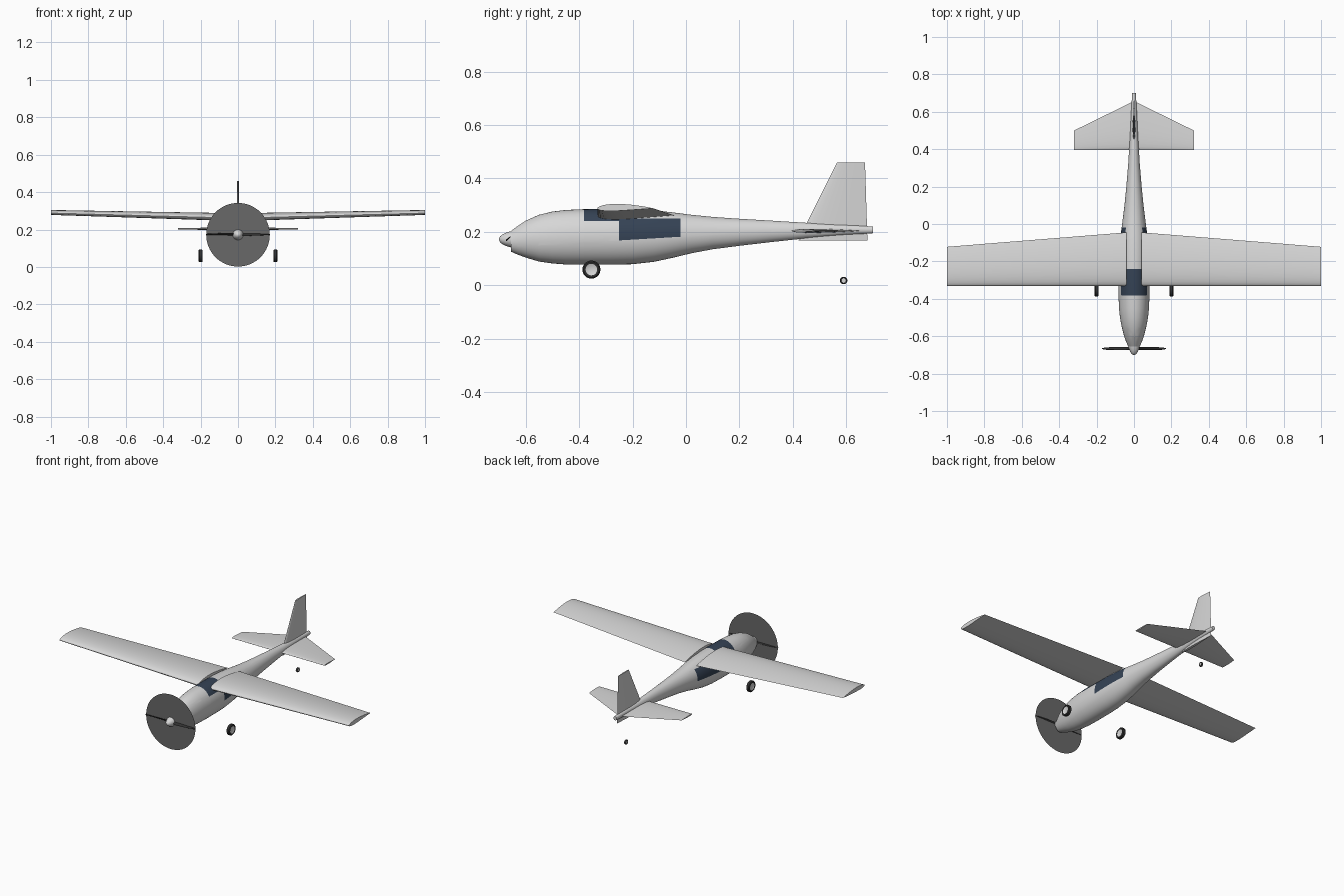
import bpy, bmesh, math
from mathutils import Vector, Matrix

cube = bpy.data.objects.get("Cube")
if cube:
    bpy.data.objects.remove(cube, do_unlink=True)


def material(name, rgb):
    m = bpy.data.materials.new(name)
    m.use_nodes = True
    m.diffuse_color = (*rgb, 1)
    m.node_tree.nodes["Principled BSDF"].inputs["Base Color"].default_value = (*rgb, 1)
    return m


PAINT = material("pale grey paint", (0.68, 0.68, 0.68))
GLASS = material("dark blue glass", (0.035, 0.055, 0.09))
RUBBER = material("black rubber", (0.03, 0.03, 0.03))
DISC = material("propeller blur grey", (0.14, 0.14, 0.14))


def finish(name, bm, mats, angle=40):
    bmesh.ops.recalc_face_normals(bm, faces=bm.faces)
    me = bpy.data.meshes.new(name)
    bm.to_mesh(me)
    bm.free()
    ob = bpy.data.objects.new(name, me)
    bpy.context.collection.objects.link(ob)
    for m in mats:
        me.materials.append(m)
    bpy.ops.object.select_all(action="DESELECT")
    ob.select_set(True)
    bpy.context.view_layer.objects.active = ob
    bpy.ops.object.shade_smooth_by_angle(angle=math.radians(angle))
    return ob


def loft(rings):
    """Skin a list of equal-length point rings and cap both ends."""
    bm = bmesh.new()
    rows = [[bm.verts.new(p) for p in ring] for ring in rings]
    n = len(rows[0])
    for a, b in zip(rows, rows[1:]):
        for i in range(n):
            j = (i + 1) % n
            bm.faces.new((a[i], a[j], b[j], b[i]))
    bm.faces.new(rows[0])
    bm.faces.new(rows[-1])
    return bm


def ellipse(y, zc, w, h, n=40):
    return [Vector((w * math.cos(a), y, zc + h * math.sin(a)))
            for a in (2 * math.pi * i / n for i in range(n))]


def airfoil(chord, thick, camber=0.0, n=12):
    """Closed section as (along chord, across) pairs, leading edge at 0."""
    def point(t, side):
        half = 5 * thick * (0.2969 * math.sqrt(t) - 0.126 * t - 0.3516 * t**2
                            + 0.2843 * t**3 - 0.1036 * t**4)
        return (t * chord, (side * half) + camber * 4 * t * (1 - t))
    ts = [0.5 - 0.5 * math.cos(math.pi * i / n) for i in range(n + 1)]
    return [point(t, 1) for t in reversed(ts)] + [point(t, -1) for t in ts[1:-1]]


# Fuselage: y, bottom z, top z, half width
stations = [
    (-0.655, 0.126, 0.203, 0.031), (-0.63, 0.115, 0.222, 0.042),
    (-0.6, 0.104, 0.242, 0.053), (-0.55, 0.089, 0.264, 0.066),
    (-0.5, 0.082, 0.276, 0.075), (-0.45, 0.078, 0.282, 0.08),
    (-0.38, 0.077, 0.285, 0.083), (-0.28, 0.077, 0.286, 0.083),
    (-0.2, 0.079, 0.285, 0.081), (-0.12, 0.088, 0.281, 0.077),
    (-0.05, 0.103, 0.273, 0.07), (0.02, 0.12, 0.264, 0.061),
    (0.1, 0.135, 0.256, 0.051), (0.2, 0.148, 0.249, 0.041),
    (0.32, 0.162, 0.242, 0.031), (0.45, 0.176, 0.234, 0.023),
    (0.6, 0.189, 0.226, 0.015), (0.7, 0.195, 0.22, 0.01)]
bm = loft([ellipse(y, (b + t) / 2, w, (t - b) / 2) for y, b, t, w in stations])

# Cut the window outlines into the skin, then colour the faces inside
cuts = [((0, y, 0), (0, 1, 0)) for y in (-0.382, -0.24, -0.25, -0.02)]
cuts += [((0, 0, 0.24), (0, 0, 1)), ((0, 0, 0.25), (0, 0, 1)),
         ((0, -0.25, 0.168), (0, -0.06, 1))]
for co, no in cuts:
    bmesh.ops.bisect_plane(bm, geom=bm.verts[:] + bm.edges[:] + bm.faces[:],
                           plane_co=co, plane_no=no, dist=1e-5)
for f in bm.faces:
    c = f.calc_center_median()
    windscreen = -0.382 < c.y < -0.24 and c.z > 0.24
    side_window = -0.25 < c.y < -0.02 and 0.168 + 0.06 * (c.y + 0.25) < c.z < 0.25
    f.material_index = int(windscreen or side_window)
finish("fuselage", bm, [PAINT, GLASS])

# Spinner
finish("spinner", loft([ellipse(-0.7 + 0.05 * t, 0.172, r, r, 24) for t, r in (
    (0, 0.003), (0.08, 0.011), (0.25, 0.018), (0.5, 0.024), (0.8, 0.029), (1, 0.031))]),
    [PAINT], 60)

# Propeller blur: one thin flat disc
bm = bmesh.new()
bmesh.ops.create_circle(bm, cap_ends=True, segments=64, radius=0.17,
                        matrix=Matrix.Translation((0, -0.663, 0.172))
                        @ Matrix.Rotation(math.pi / 2, 4, "X"))
finish("propeller_disc", bm, [DISC])


def blade(name, s):
    rings = []
    for x, chord, pitch in ((0.0, 0.016, 50), (0.04, 0.027, 38),
                            (0.1, 0.024, 28), (0.15, 0.017, 20), (0.17, 0.007, 17)):
        a = math.radians(pitch)
        rings.append([Vector((s * x,
                              -0.666 + (u - chord / 2) * math.cos(a) * 0.8 - v * math.sin(a),
                              0.174 + s * ((u - chord / 2) * math.sin(a) + v * math.cos(a))))
                      for u, v in airfoil(chord, 0.005, 0, 6)])
    finish(name, loft(rings), [RUBBER])


def wing(name, s):
    rings = []
    for x, chord, z, thick, camber in ((0.04, 0.287, 0.262, 0.041, 0.006),
                                       (1.0, 0.21, 0.288, 0.026, 0.004)):
        rings.append([Vector((s * x, -0.332 + u, z + v))
                      for u, v in airfoil(chord, thick, camber, 16)])
    finish(name, loft(rings), [PAINT])


def tailplane(name, s):
    rings = [[Vector((s * x, 0.395 + u, 0.204 + v)) for u, v in airfoil(chord, thick)]
             for x, chord, thick in ((0.0, 0.262, 0.016), (0.32, 0.105, 0.008))]
    finish(name, loft(rings), [PAINT])


def wheel(name, x, y, z, r, w):
    """Rounded tyre with a pale hub face on each side, axle along x."""
    profile = [(-w * 0.8, r * 0.64), (-w, r * 0.72), (-w, r * 0.86), (-w * 0.6, r),
               (w * 0.6, r), (w, r * 0.86), (w, r * 0.72), (w * 0.8, r * 0.64)]
    n = 20
    rings = [[Vector((x + px, y + pr * math.cos(2 * math.pi * i / n),
                      z + pr * math.sin(2 * math.pi * i / n))) for i in range(n)]
             for px, pr in profile]
    bm = loft(rings)
    for f in bm.faces:
        f.material_index = int(len(f.verts) == n)
    finish(name, bm, [RUBBER, PAINT])


for side, s in (("left", 1), ("right", -1)):
    blade(side + "_propeller_blade", s)
    wing(side + "_wing", s)
    tailplane(side + "_tailplane", s)
    wheel(side + "_main_wheel", s * 0.2, -0.354, 0.059, 0.034, 0.011)
wheel("tail_wheel", 0, 0.59, 0.018, 0.014, 0.006)

# Fin: stacked sections from below the tail to the tip
fin = [[Vector((v, lead + u, z)) for u, v in airfoil(trail - lead, thick)]
       for z, lead, trail, thick in ((0.168, 0.42, 0.679, 0.016), (0.46, 0.565, 0.67, 0.009))]
finish("fin", loft(fin), [PAINT])
